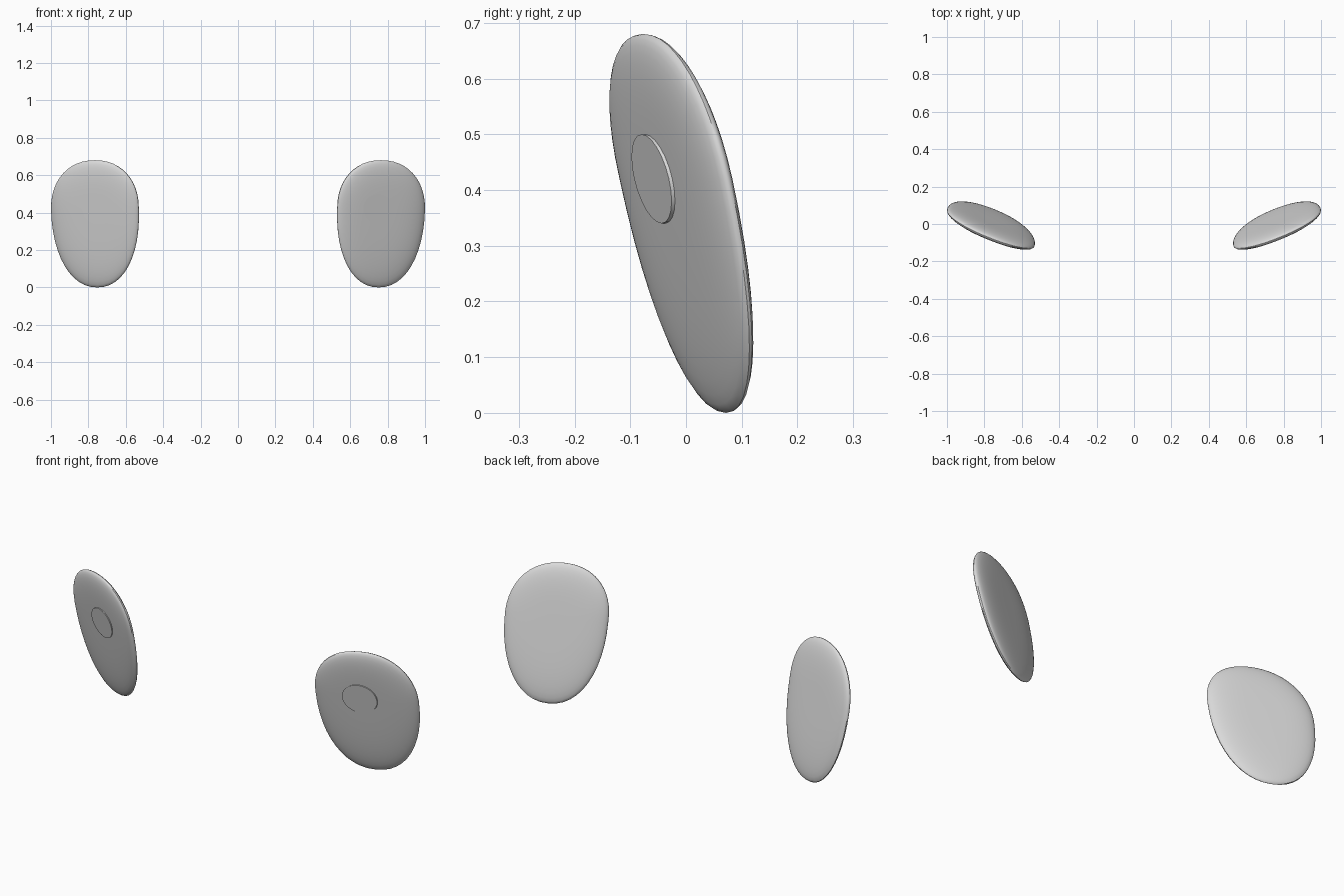
import bpy
import bmesh
import math
from mathutils import Matrix

if "Cube" in bpy.data.objects:
    bpy.data.objects.remove(bpy.data.objects["Cube"], do_unlink=True)

grey = bpy.data.materials.new("light_grey")
grey.use_nodes = True
grey.diffuse_color = (0.7, 0.7, 0.7, 1)
grey.node_tree.nodes["Principled BSDF"].inputs["Base Color"].default_value = (0.7, 0.7, 0.7, 1)

TURN = Matrix.Rotation(math.radians(90), 4, "X")  # primitive axis onto y


def tilt(x, z):
    """Depth of the leaning mid-plane of a pad."""
    return 0.39 * (x - 0.765) - 0.225 * (z - 0.34)


def spow(v, p):
    return math.copysign(abs(v) ** p, v)


def finish(bm, name, side):
    for v in bm.verts:
        v.co.x *= side
    bmesh.ops.recalc_face_normals(bm, faces=bm.faces)
    mesh = bpy.data.meshes.new(name)
    bm.to_mesh(mesh)
    bm.free()
    mesh.materials.append(grey)
    obj = bpy.data.objects.new(name, mesh)
    bpy.context.collection.objects.link(obj)
    bpy.ops.object.select_all(action="DESELECT")
    obj.select_set(True)
    bpy.context.view_layer.objects.active = obj
    bpy.ops.object.shade_smooth_by_angle(angle=math.radians(40))


# Egg-shaped, lens-like ear pad
def ear(name, side):
    bm = bmesh.new()
    bmesh.ops.create_uvsphere(bm, u_segments=48, v_segments=24, radius=1, matrix=TURN)
    for v in bm.verts:
        r = min(1, math.hypot(v.co.x, v.co.z))
        t = math.atan2(v.co.z, v.co.x)
        c, s = spow(math.cos(t), 0.92), spow(math.sin(t), 0.92)
        z = 0.42 + r * s * (0.26 if s > 0 else 0.42)
        x = 0.765 + 0.235 * r * c + 0.03 * min(0, z - 0.42)
        bulge = math.copysign(0.032 * math.sqrt(1 - r ** 4), v.co.y)
        v.co = (x, tilt(x, z) + bulge, z)
    finish(bm, name, side)


# Low round button in the middle of the front
def button(name, side):
    bm = bmesh.new()
    bmesh.ops.create_cone(bm, cap_ends=True, segments=24, radius1=0.08,
                          radius2=0.08, depth=0.038, matrix=TURN)
    for v in bm.verts:
        x, z = v.co.x + 0.75, v.co.z + 0.42
        v.co = (x, tilt(x, z) + v.co.y - 0.019, z)
    finish(bm, name, side)


for label, side in (("left", 1), ("right", -1)):
    ear(label + "_ear", side)
    button(label + "_ear_button", side)
